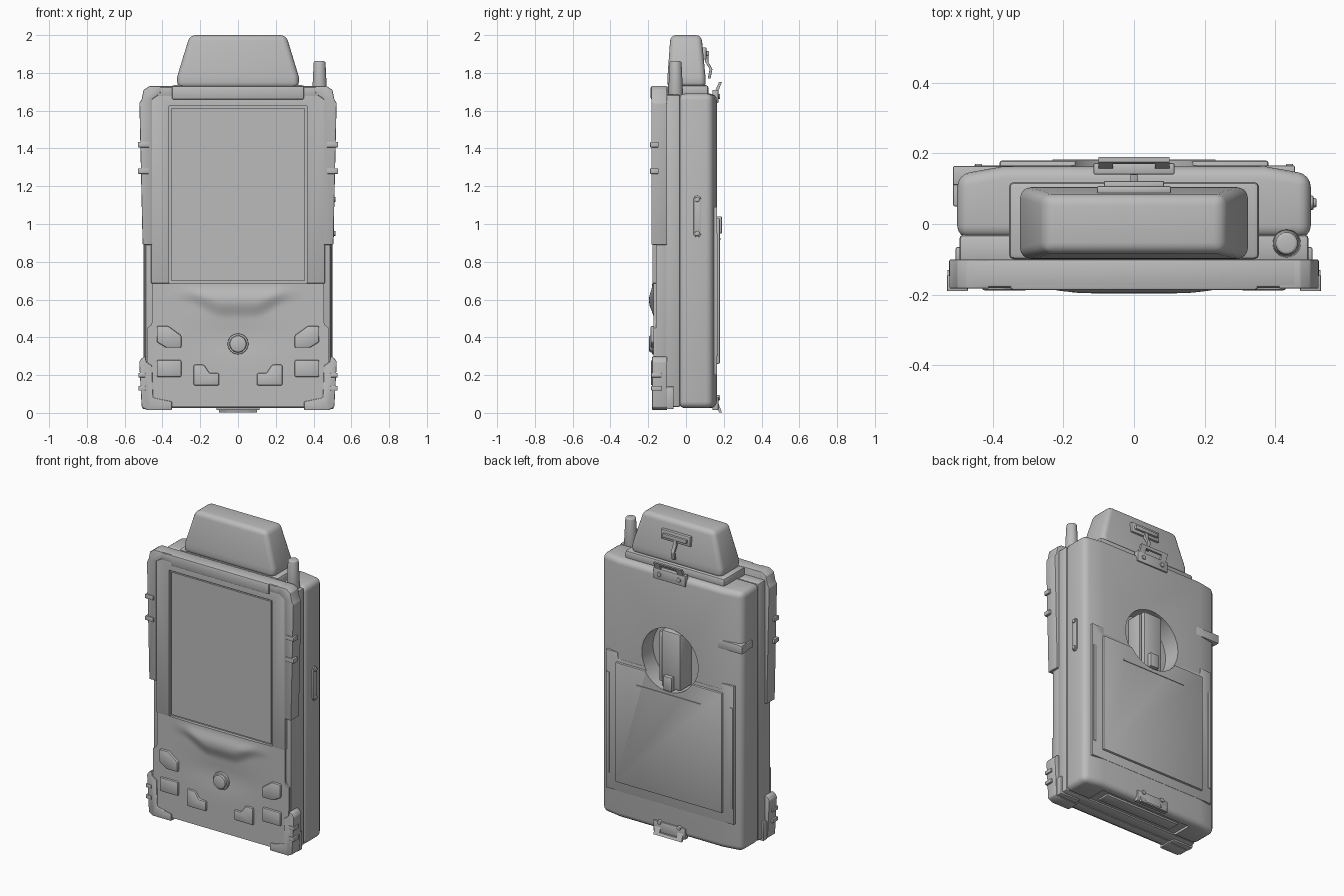
import bpy, bmesh, math
from mathutils import Vector

old = bpy.data.objects.get("Cube")
if old:
    bpy.data.objects.remove(old, do_unlink=True)

grey = bpy.data.materials.new("mid_grey")
grey.use_nodes = True
COLOUR = (0.5, 0.5, 0.5, 1)
grey.diffuse_color = COLOUR
grey.node_tree.nodes["Principled BSDF"].inputs["Base Color"].default_value = COLOUR


def finish(name, bm, bevel=0, cutters=(), segments=3):
    """Turn a bmesh into an object, bevel it, cut it and shade it."""
    bmesh.ops.recalc_face_normals(bm, faces=bm.faces)
    me = bpy.data.meshes.new(name)
    bm.to_mesh(me)
    bm.free()
    ob = bpy.data.objects.new(name, me)
    bpy.context.collection.objects.link(ob)
    me.materials.append(grey)
    for o in bpy.context.selected_objects:
        o.select_set(False)
    bpy.context.view_layer.objects.active = ob
    ob.select_set(True)
    if bevel:
        m = ob.modifiers.new("bevel", 'BEVEL')
        m.width, m.segments, m.limit_method = bevel, segments, 'ANGLE'
        bpy.ops.object.modifier_apply(modifier="bevel")
    for c in cutters:
        m = ob.modifiers.new("cut", 'BOOLEAN')
        m.operation, m.object, m.solver = 'DIFFERENCE', c, 'EXACT'
        bpy.ops.object.modifier_apply(modifier="cut")
    bpy.ops.object.shade_smooth_by_angle(angle=math.radians(35))
    return ob


def prism(name, pts, a, b, axis='y', bevel=0, cutters=(), segments=2):
    """Extrude a flat outline from a to b along an axis."""
    place = {'y': lambda u, v, d: (u, d, v),
             'z': lambda u, v, d: (u, v, d),
             'x': lambda u, v, d: (d, u, v)}[axis]
    bm = bmesh.new()
    lo, hi = [[bm.verts.new(place(u, v, d)) for u, v in pts] for d in (a, b)]
    bm.faces.new(lo)
    bm.faces.new(hi)
    n = len(pts)
    for i in range(n):
        j = (i + 1) % n
        bm.faces.new((lo[i], lo[j], hi[j], hi[i]))
    return finish(name, bm, bevel, cutters, segments)


def rect(x0, x1, z0, z1):
    return [(x0, z0), (x1, z0), (x1, z1), (x0, z1)]


def box(name, x0, x1, y0, y1, z0, z1, bevel=0, cutters=()):
    return prism(name, rect(x0, x1, z0, z1), y0, y1, 'y', bevel, cutters)


def circle(cx, cz, r, n=40):
    return [(cx + r * math.cos(2 * math.pi * i / n), cz + r * math.sin(2 * math.pi * i / n))
            for i in range(n)]


def both(name, pts, a, b, bevel=0):
    """Right and left copies of an outline given on the +x side."""
    prism(name + "_left", pts, a, b, 'y', bevel)
    prism(name + "_right", [(-x, z) for x, z in pts], a, b, 'y', bevel)


def helper(ob):
    ob.hide_render = True
    return ob


# Cutters
dial_cut = helper(prism("dial_cutter", circle(0, 1.14, 0.2), 0.05, 0.3))
screen_cut = helper(box("screen_cutter", -0.365, 0.365, -0.3, -0.158, 0.685, 1.625))
bottom_cut = helper(box("bottom_cutter", -0.33, 0.33, -0.03, 0.11, -0.1, 0.04))

# Main case
half = [(0.5, -0.04), (0.5, 0.14), (0.37, 0.163)]
outline = half + [(-x, y) for x, y in reversed(half)]
prism("rear_case", outline, 0.025, 1.69, 'z', 0.035, (dial_cut, bottom_cut), 4)
box("front_case", -0.494, 0.494, -0.11, -0.03, 0.03, 1.685, 0.012)
box("face_base", -0.49, 0.49, -0.16, -0.1, 0.025, 1.70, 0.008, (screen_cut,))
box("bottom_inset", -0.27, 0.27, 0.0, 0.08, 0.028, 0.05, 0.005)

# Face and screen
face = [(0.46, 0.685), (0.46, 1.73)]
prism("face_panel", face + [(-x, z) for x, z in reversed(face)], -0.178, -0.1,
      'y', 0.006, (screen_cut,))
box("face_top", -0.35, 0.35, -0.187, -0.1, 1.66, 1.73, 0.008)
box("screen", -0.353, 0.353, -0.17, -0.14, 0.697, 1.613)

# Sculpted keypad with a lip below the screen
def smooth(t):
    t = max(0.0, min(1.0, t))
    return t * t * (3 - 2 * t)


def keypad_y(x, z):
    side = 1 - smooth((abs(x) - 0.2) / 0.17)
    edge = 0.5 + 0.08 * smooth((abs(x) - 0.08) / 0.2)
    lip = smooth((z - edge) / 0.09) * (1 - 0.75 * smooth((z - 0.6) / 0.08))
    dip = math.exp(-((x / 0.22) ** 2 + ((z - 0.4) / 0.09) ** 2))
    return -0.173 - 0.023 * side * lip + 0.009 * dip


bm = bmesh.new()
bmesh.ops.create_grid(bm, x_segments=60, y_segments=44, size=0.5)
for v in bm.verts:
    x, z = v.co.x * 0.91, 0.36 + v.co.y * 0.65
    if z < 0.47:
        x *= 1 + 0.06 * smooth((0.47 - z) / 0.02)
    v.co = Vector((x, keypad_y(x, z), z))
rim = [e for e in bm.edges if e.is_boundary]
new = bmesh.ops.extrude_edge_only(bm, edges=rim)["geom"]
for v in new:
    if isinstance(v, bmesh.types.BMVert):
        v.co.y = -0.13
finish("keypad", bm)

# Keys and joystick
both("upper_key", [(0.43, 0.46), (0.37, 0.46), (0.3, 0.41), (0.3, 0.345), (0.38, 0.345),
                   (0.43, 0.375)], -0.188, -0.15, 0.008)
both("middle_key", [(0.43, 0.28), (0.3, 0.28), (0.3, 0.19), (0.43, 0.19)], -0.186, -0.15, 0.008)
both("lower_key", [(0.235, 0.255), (0.18, 0.255), (0.15, 0.21), (0.1, 0.21), (0.1, 0.145),
                   (0.235, 0.145)], -0.186, -0.15, 0.008)
prism("joystick_ring", circle(0, 0.365, 0.055), -0.18, -0.15, 'y', 0.004)
prism("joystick", circle(0, 0.365, 0.045), -0.196, -0.15, 'y', 0.01)

# Corner bumpers with grip ribs
both("upper_bumper", [(0.455, 0.89), (0.505, 0.89), (0.522, 1.64), (0.51, 1.66), (0.5, 1.71),
                      (0.47, 1.73), (0.41, 1.73), (0.41, 1.69), (0.455, 1.66)],
     -0.183, -0.1, 0.005)
both("upper_bumper_end", rect(0.34, 0.43, 1.68, 1.725), -0.181, -0.1, 0.004)
both("lower_bumper", [(0.35, 0.015), (0.48, 0.015), (0.51, 0.03), (0.523, 0.27), (0.51, 0.29),
                      (0.49, 0.3), (0.485, 0.27), (0.455, 0.25), (0.45, 0.08), (0.35, 0.06)],
     -0.18, -0.1, 0.005)
both("bumper_foot", rect(0.36, 0.505, 0.02, 0.14), -0.11, -0.065, 0.006)
for i, z in enumerate((1.42, 1.28)):
    both("upper_rib_%d" % i, rect(0.47, 0.529, z - 0.014, z + 0.014), -0.19, -0.145, 0.003)
for i, z in enumerate((0.2, 0.13)):
    both("lower_rib_%d" % i, rect(0.49, 0.528, z - 0.012, z + 0.012), -0.184, -0.13, 0.003)

# Top cap on its collar
box("cap_collar", -0.354, 0.354, -0.1, 0.119, 1.67, 1.735, 0.015)
bm = bmesh.new()
rings = []
for z, hx, y0, y1 in ((1.72, 0.322, -0.1, 0.105), (1.78, 0.322, -0.098, 0.103),
                      (2.0, 0.255, -0.082, 0.082)):
    rings.append([bm.verts.new(c) for c in ((-hx, y0, z), (hx, y0, z), (hx, y1, z), (-hx, y1, z))])
for a, b in zip(rings, rings[1:]):
    for i in range(4):
        j = (i + 1) % 4
        bm.faces.new((a[i], a[j], b[j], b[i]))
bm.faces.new(rings[0])
bm.faces.new(rings[-1])
finish("top_cap", bm, 0.03, segments=4)

# Stub aerial
bm = bmesh.new()
bmesh.ops.create_cone(bm, cap_ends=True, segments=32, radius1=0.04, radius2=0.031, depth=0.19)
bmesh.ops.translate(bm, verts=bm.verts, vec=(0.432, -0.055, 1.767))
finish("aerial", bm, 0.008)

# Cap latch: plate, hook and the two flared brackets
box("latch_plate", -0.105, 0.105, 0.085, 0.108, 1.87, 1.935, 0.006)
box("latch_bar", -0.085, 0.085, 0.1, 0.122, 1.89, 1.915, 0.004)
prism("latch_hook", [(0.1, 1.9), (0.118, 1.9), (0.118, 1.86), (0.14, 1.82), (0.13, 1.77),
                     (0.115, 1.77), (0.125, 1.82), (0.1, 1.86)], -0.012, 0.012, 'x', 0.003)
for name, z0, s in (("top_bracket", 1.69, 1), ("bottom_bracket", 0.065, -1)):
    box(name + "_plate", -0.115, 0.115, 0.14, 0.172, z0 - 0.05, z0 + 0.02, 0.005)
    for x in (-0.07, 0.07):
        prism(name + "_rivet", circle(x, z0 - s * 0.015, 0.014, 16), 0.16, 0.18, 'y', 0.004)
    z1, z2 = z0 + s * 0.01, z0 + s * 0.062
    flare = [(0.152, z1), (0.17, z1), (0.19, z2), (0.175, z2)]
    for part, x0, x1 in (("left", 0.06, 0.1), ("right", -0.1, -0.06)):
        prism(name + "_arm_" + part, flare, x0, x1, 'x')
    m = z2 - s * 0.016
    prism(name + "_lip", [(0.17, m), (0.183, m), (0.19, z2), (0.175, z2)], -0.1, 0.1, 'x')

# Battery door on the back
door = [(0.455, 0.2), (0.455, 1.09), (0.37, 1.09), (0.37, 1.05)]
prism("door_frame", door + [(-x, z) for x, z in reversed(door)], 0.13, 0.165,
      'y', 0.003, (dial_cut,))
box("battery_door", -0.38, 0.38, 0.14, 0.179, 0.26, 1.03, 0.006, (dial_cut,))
box("door_ridge", -0.23, 0.23, 0.17, 0.183, 0.915, 0.925)
both("door_rail", rect(0.43, 0.45, 0.3, 0.95), 0.14, 0.17, 0.003)

# Turn dial inside the round recess
box("dial_handle", -0.075, 0.06, 0.04, 0.165, 0.955, 1.32, 0.012)
box("dial_pin", 0.065, 0.085, 0.04, 0.15, 0.98, 1.3, 0.004)
box("dial_tab", -0.03, 0.03, 0.14, 0.19, 0.95, 1.04, 0.004)

# Side details
slot = [(0.06 + y, z + 1.04) for y, z in
        [(0.02 * math.cos(a), 0.09 + 0.02 * math.sin(a)) for a in
         [math.pi * i / 8 for i in range(9)]]]
slot += [(y, 2.08 - z) for y, z in reversed(slot)]
prism("side_handle", slot, 0.47, 0.508, 'x', 0.004)
for z in (0.95, 1.13):
    prism("side_handle_end", circle(0.06, z, 0.013, 16), 0.47, 0.516, 'x', 0.003)
box("side_clip", -0.512, -0.34, 0.11, 0.164, 1.31, 1.365, 0.004)
box("side_clip_tab", -0.512, -0.48, 0.05, 0.12, 1.315, 1.36, 0.005)

# Finished cutters go away
for c in (dial_cut, screen_cut, bottom_cut):
    bpy.data.objects.remove(c, do_unlink=True)
